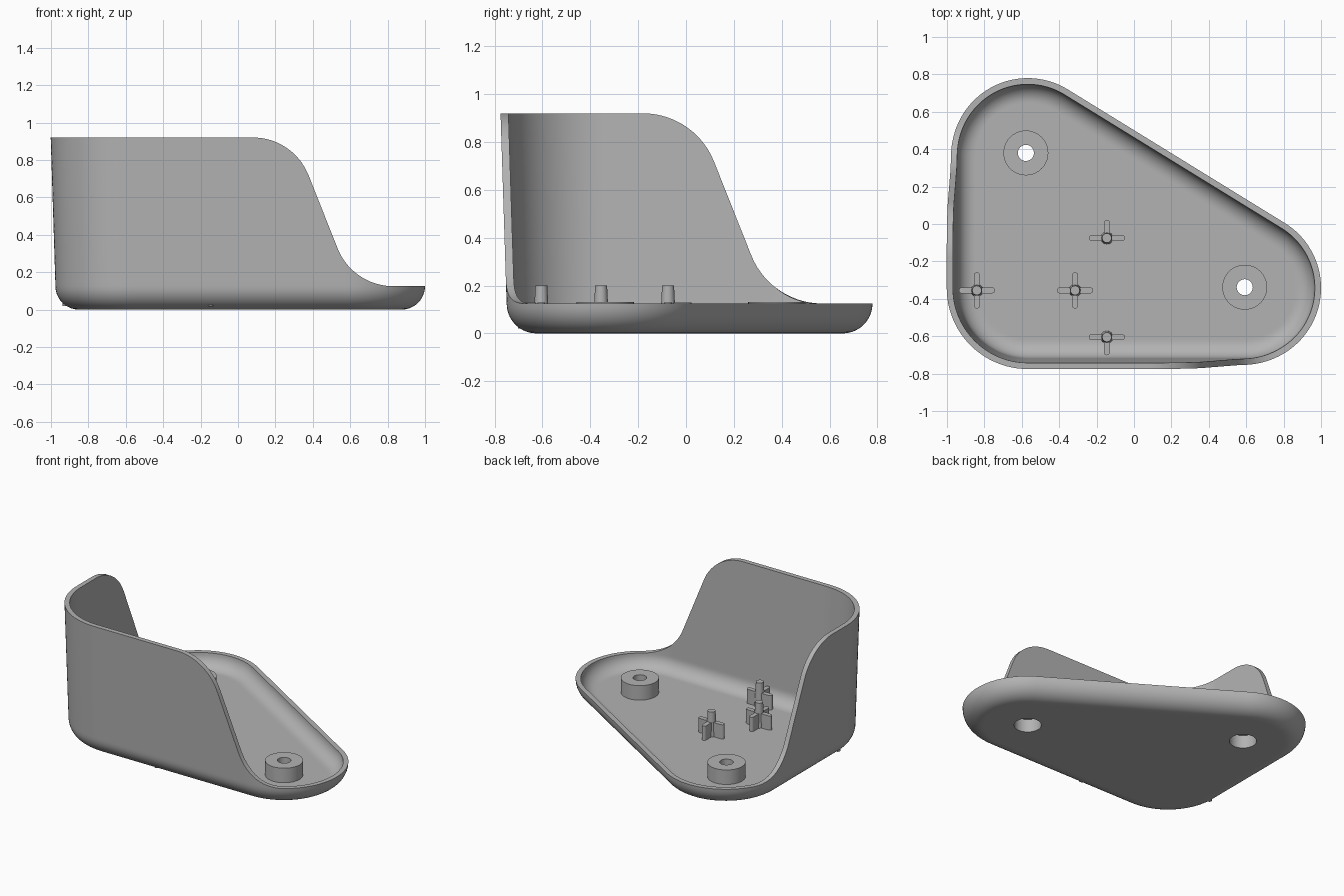
import bpy, bmesh
from math import sin, cos, pi, sqrt, atan2, radians
from mathutils import Vector

if "Cube" in bpy.data.objects:
    bpy.data.objects.remove(bpy.data.objects["Cube"])

gray = bpy.data.materials.new("plain gray")
gray.use_nodes = True
COLOR = (0.45, 0.45, 0.45, 1)
gray.diffuse_color = COLOR
gray.node_tree.nodes["Principled BSDF"].inputs["Base Color"].default_value = COLOR

RIM, TOP, FLOOR = 0.125, 0.92, 0.03      # low rim, tall wall, inner floor
RADIUS, WALL, DRAFT = 0.408, 0.033, 0.032
LEFT, FRONT = -0.568, -0.342
A, B, C = Vector((LEFT, FRONT)), Vector((0.592, FRONT)), Vector((LEFT, 0.372))


def finish(bm, name):
    """Turn a bmesh into a smooth-shaded gray object."""
    bmesh.ops.remove_doubles(bm, verts=bm.verts, dist=0.0002)
    bmesh.ops.recalc_face_normals(bm, faces=bm.faces)
    mesh = bpy.data.meshes.new(name)
    bm.to_mesh(mesh)
    bm.free()
    mesh.materials.append(gray)
    obj = bpy.data.objects.new(name, mesh)
    bpy.context.collection.objects.link(obj)
    return obj


def smooth(obj):
    bpy.ops.object.select_all(action='DESELECT')
    obj.select_set(True)
    bpy.context.view_layer.objects.active = obj
    bpy.ops.object.shade_smooth_by_angle(angle=radians(35))


def sweep_height(u):
    """Wall height: flat top, convex arc, slope, concave arc, low rim."""
    r, run, total = 0.32, 0.3, 0.75
    drop = r - sqrt(r * r - run * run)
    if u <= 0:
        return TOP
    if u < run:
        return TOP - r + sqrt(r * r - u * u)
    if u < total - run:
        f = (u - run) / (total - 2 * run)
        return (TOP - drop) * (1 - f) + (RIM + drop) * f
    if u < total:
        return RIM + r - sqrt(r * r - (total - u) ** 2)
    return RIM


def front_height(p):
    return sweep_height(p.x - 0.08)


def side_height(p):
    return sweep_height(p.y + 0.18)


def outline():
    """Columns round the rounded triangle: centre, outward normal, height."""
    slant = atan2(B.x - C.x, C.y - B.y)
    cols = []

    def arc(c, a0, a1, n, height):
        for i in range(n + 1):
            a = a0 + (a1 - a0) * i / n
            d = Vector((cos(a), sin(a)))
            cols.append((c, d, height(c + d * RADIUS)))

    def line(p, q, a, n, height):
        d = Vector((cos(a), sin(a)))
        for i in range(1, n):
            c = p.lerp(q, i / n)
            cols.append((c, d, height(c + d * RADIUS)))

    arc(A, pi, 1.5 * pi, 24, lambda p: TOP)
    line(A, B, -pi / 2, 64, front_height)
    arc(B, -pi / 2, slant, 44, lambda p: front_height(p) if p.y < FRONT else RIM)
    line(B, C, slant, 12, lambda p: RIM)
    arc(C, slant, pi, 36, lambda p: side_height(p) if p.x < LEFT else RIM)
    line(C, A, pi, 48, side_height)
    return cols


def section(h):
    """Wall cross-section as (offset from the outline, z), outside to inside."""
    steps = [i / 10 * pi / 2 for i in range(11)]
    low = min(h, RIM + 0.02)
    out = [(-RIM - 0.01, 0)] + [(RIM * (sin(a) - 1), RIM * (1 - cos(a))) for a in steps]
    f = RIM - FLOOR
    inner = [(f * (sin(a) - 1) - WALL, RIM - f * cos(a)) for a in reversed(steps)]
    walls = [(DRAFT * (z - RIM), z) for z in (low, h)]
    back = [(d - WALL, z) for d, z in reversed(walls)]
    return out + walls + back + inner + [(-f - WALL - 0.01, FLOOR)]


# Tray shell with the swept wall
bm = bmesh.new()
rows = []
for c, d, h in outline():
    row = []
    for off, z in section(h):
        p = c + d * (RADIUS + off)
        row.append(bm.verts.new((p.x, p.y, z)))
    rows.append(row)
for r0, r1 in zip(rows, rows[1:] + rows[:1]):
    for i in range(len(r0) - 1):
        bm.faces.new((r0[i], r1[i], r1[i + 1], r0[i + 1]))
bm.faces.new([r[0] for r in rows])
bm.faces.new([r[-1] for r in rows])
shell = finish(bm, "tray_shell")


def lathe(name, profile, x, y, closed_top=False, n=40):
    """Revolve (radius, z) points about a vertical axis."""
    bm = bmesh.new()
    rings = [[bm.verts.new((x + r * cos(2 * pi * k / n), y + r * sin(2 * pi * k / n), z))
              for k in range(n)] for r, z in profile]
    for a, b in zip(rings, rings[1:]):
        for k in range(n):
            m = (k + 1) % n
            bm.faces.new((a[k], a[m], b[m], b[k]))
    if closed_top:
        bm.faces.new(rings[0])
        bm.faces.new(rings[-1])
    return finish(bm, name)


# Screw bosses, counterbored from below
BORE, HOLE, BOSS, SEAT, BOSS_TOP = 0.086, 0.043, 0.12, 0.09, 0.131
for side, x, y in (("back", -0.578, 0.38), ("left", 0.592, -0.338)):
    cutter = lathe("bore_cutter", [(BORE, -0.1), (BORE, 0.06)], x, y, True)
    cutter.hide_render = True
    mod = shell.modifiers.new("bore", 'BOOLEAN')
    mod.operation, mod.solver, mod.object = 'DIFFERENCE', 'EXACT', cutter
    bpy.context.view_layer.objects.active = shell
    bpy.ops.object.modifier_apply(modifier=mod.name)
    bpy.data.objects.remove(cutter)
    smooth(lathe(side + "_screw_boss",
                 [(BORE, FLOOR), (BORE, SEAT), (HOLE, SEAT), (HOLE, BOSS_TOP),
                  (BOSS, BOSS_TOP), (BOSS, FLOOR)], x, y))
smooth(shell)


def fin(name, x, y, angle):
    """Upright rib with a rounded outer end."""
    bm = bmesh.new()
    w, reach = 0.016, 0.097
    pts = [Vector((0, -w)), Vector((0, w))]
    pts += [Vector((reach - w + w * cos(a), w * sin(a)))
            for a in [pi / 2 - i * pi / 8 for i in range(9)]]
    ca, sa = cos(angle), sin(angle)
    face = bm.faces.new([bm.verts.new((x + p.x * ca - p.y * sa, y + p.x * sa + p.y * ca, FLOOR - 0.01))
                         for p in pts])
    ext = bmesh.ops.extrude_face_region(bm, geom=[face])
    top = [v for v in ext["geom"] if isinstance(v, bmesh.types.BMVert)]
    bmesh.ops.translate(bm, verts=top, vec=(0, 0, RIM - FLOOR + 0.014))
    smooth(finish(bm, name))


# Locating posts with supporting ribs (quarter turns)
posts = (("right", -0.84, -0.355, (0, 1, 2, 3)), ("middle", -0.315, -0.355, (0, 1, 2, 3)),
         ("back", -0.145, -0.075, (0, 1, 2)), ("front", -0.145, -0.605, (0, 2, 3)))
for name, x, y, turns in posts:
    smooth(lathe(name + "_post", [(0.034, FLOOR - 0.01), (0.025, 0.2)], x, y, True, 24))
    for t in turns:
        fin(f"{name}_post_rib_{t + 1}", x, y, t * pi / 2)
